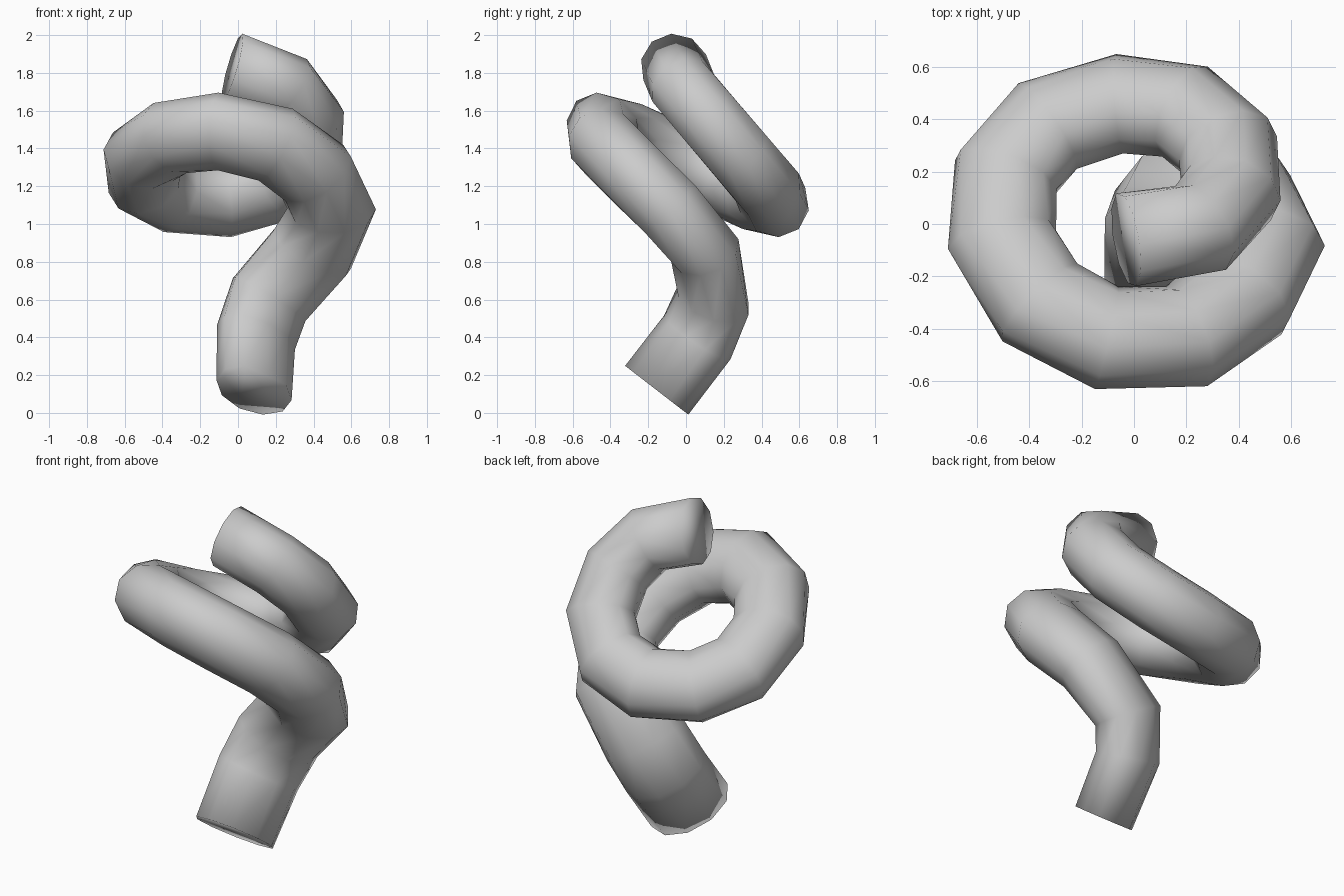
import bpy, bmesh, math
from mathutils import Vector

if "Cube" in bpy.data.objects:
    bpy.data.objects.remove(bpy.data.objects["Cube"])

SIDES = 10
# centre line of the coil: x, y, z from the foot to the tip
PATH = [Vector(p) for p in (
    (.085, -.155, .12), (.095, .06, .40), (.165, .145, .60), (.39, .10, .86),
    (.495, -.085, 1.08), (.405, -.28, 1.27), (.20, -.43, 1.42), (-.105, -.435, 1.49),
    (-.36, -.30, 1.455), (-.505, -.06, 1.355), (-.49, .19, 1.225), (-.33, .375, 1.145),
    (-.055, .46, 1.125), (.195, .43, 1.195), (.36, .29, 1.36), (.37, .12, 1.56),
    (.255, -.015, 1.72), (-.03, -.06, 1.83))]
LAST = len(PATH) - 1
AXIS = Vector((0, .745, .667))            # axis the coil winds around
FOOT_MINOR = Vector((-.77, .50, -.39))    # short axis of the foot section


def tangent(i):
    if i == 0:
        return Vector((0, .61, .79)).normalized()
    if i == LAST:
        return Vector((-1, -.15, .28)).normalized()
    a = (PATH[i] - PATH[i - 1]).normalized()
    b = (PATH[i + 1] - PATH[i]).normalized()
    return (a + b).normalized()


def flat(v, t):
    return (v - t * v.dot(t)).normalized()


def lerp_keys(i, keys):
    """Interpolate a radius between (ring, value) keys."""
    for (i0, r0), (i1, r1) in zip(keys, keys[1:]):
        if i <= i1:
            return r0 + (r1 - r0) * (i - i0) / (i1 - i0)


# sweep an oval section, flattened along the coil axis
bm = bmesh.new()
rings = []
w3 = flat(AXIS, tangent(3))
for i, c in enumerate(PATH):
    t = tangent(i)
    hint = FOOT_MINOR.lerp(w3, i / 3) if i < 3 else AXIS
    w = flat(hint, t)
    u = w.cross(t)
    major = lerp_keys(i, ((0, .238), (3, .245), (5, .225), (LAST, .19)))
    minor = lerp_keys(i, ((0, .168), (4, .192), (LAST, .178)))
    rings.append([bm.verts.new(c + major * math.cos(a) * u + minor * math.sin(a) * w)
                  for a in (2 * math.pi * k / SIDES for k in range(SIDES))])
for a, b in zip(rings, rings[1:]):
    for k in range(SIDES):
        n = (k + 1) % SIDES
        bm.faces.new((a[k], a[n], b[n], b[k]))

# end caps
bm.faces.new(rings[0][::-1])
bm.faces.new(rings[-1])
bmesh.ops.recalc_face_normals(bm, faces=bm.faces)
for f in bm.faces:
    f.smooth = True

mesh = bpy.data.meshes.new("coiled_tube")
bm.to_mesh(mesh)
bm.free()
coil = bpy.data.objects.new("coiled_tube", mesh)
bpy.context.collection.objects.link(coil)
